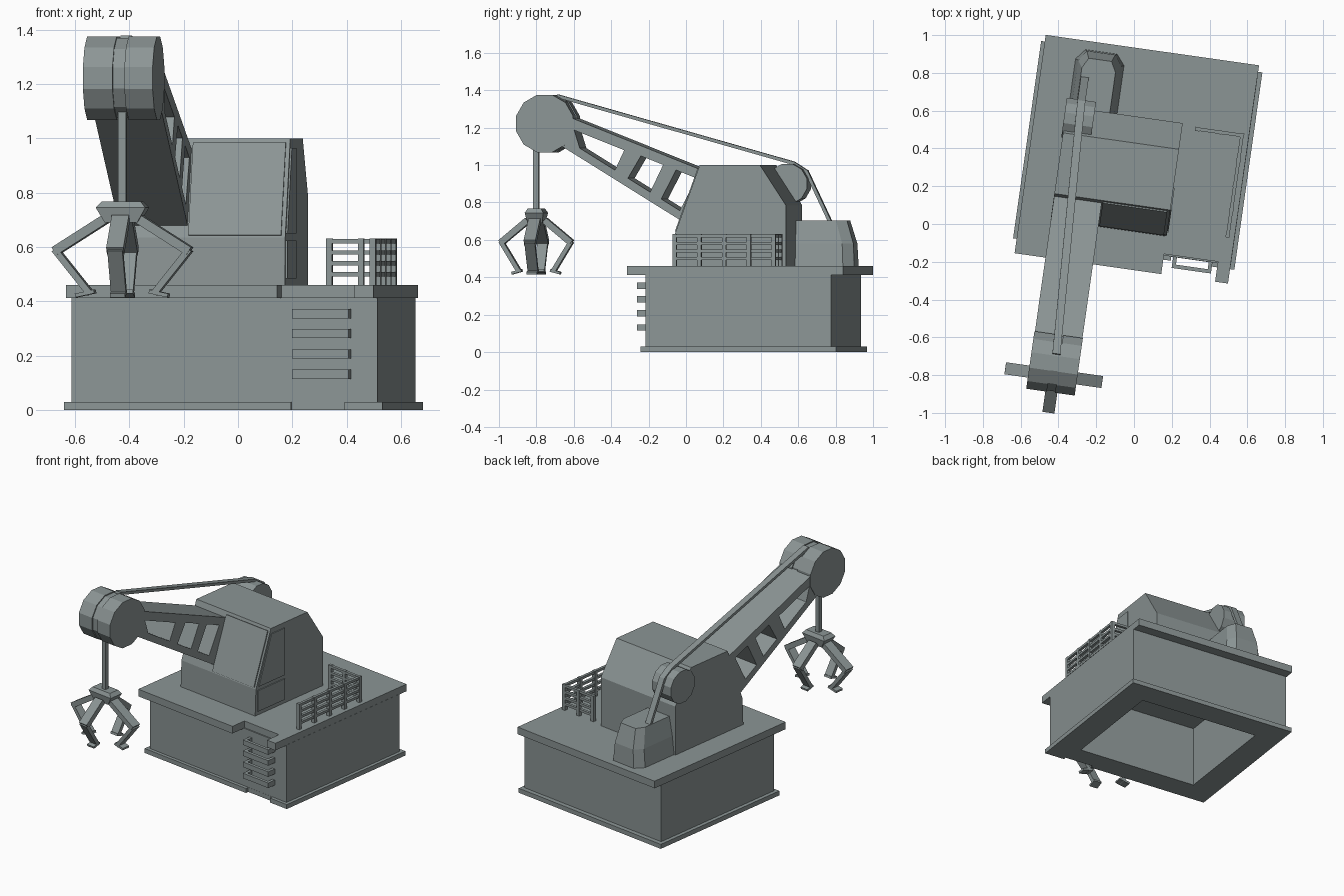
import bpy, bmesh, math
from mathutils import Vector, Matrix

if "Cube" in bpy.data.objects:
    bpy.data.objects.remove(bpy.data.objects["Cube"])

# The whole crane is turned about z: parts are drawn in a straight (u, v, z) frame
TURN = Matrix.Rotation(math.radians(-8.1), 4, 'Z')

# One flat colour all over
GREY = bpy.data.materials.new("cool_grey")
GREY.diffuse_color = (0.26, 0.30, 0.30, 1)
GREY.use_nodes = True
GREY.node_tree.nodes["Principled BSDF"].inputs["Base Color"].default_value = GREY.diffuse_color


def finish(name, bm):
    bmesh.ops.recalc_face_normals(bm, faces=bm.faces[:])
    bm.transform(TURN)
    me = bpy.data.meshes.new(name)
    bm.to_mesh(me)
    bm.free()
    me.materials.append(GREY)
    ob = bpy.data.objects.new(name, me)
    bpy.context.collection.objects.link(ob)
    return ob


def extrude_loops(name, loops, shift):
    """Fill closed loops (outline, then holes) and extrude them by shift."""
    bm = bmesh.new()
    edges = []
    for loop in loops:
        vs = [bm.verts.new(p) for p in loop]
        edges += [bm.edges.new((vs[i - 1], vs[i])) for i in range(len(vs))]
    fill = bmesh.ops.triangle_fill(bm, edges=edges, use_beauty=True, use_dissolve=False)
    faces = [g for g in fill["geom"] if isinstance(g, bmesh.types.BMFace)]
    ext = bmesh.ops.extrude_face_region(bm, geom=faces, use_keep_orig=True)
    moved = [g for g in ext["geom"] if isinstance(g, bmesh.types.BMVert)]
    bmesh.ops.translate(bm, verts=moved, vec=shift)
    return finish(name, bm)


def side_shape(name, pts, u0, u1, holes=()):
    loops = [[(u0, v, z) for v, z in l] for l in (pts, *holes)]
    return extrude_loops(name, loops, (u1 - u0, 0, 0))


def plan_shape(name, pts, z0, z1, holes=()):
    loops = [[(u, v, z0) for u, v in l] for l in (pts, *holes)]
    return extrude_loops(name, loops, (0, 0, z1 - z0))


def rect(u0, u1, v0, v1):
    return [(u0, v0), (u1, v0), (u1, v1), (u0, v1)]


def path_bar(name, pts, side, w, t):
    """Flat bar along a path: width w along side, thickness t, mitred bends."""
    pts, side = [Vector(p) for p in pts], Vector(side)
    bm = bmesh.new()
    rings = []
    for i, p in enumerate(pts):
        dirs = []
        if i > 0:
            dirs.append((p - pts[i - 1]).normalized())
        if i < len(pts) - 1:
            dirs.append((pts[i + 1] - p).normalized())
        d = sum(dirs, Vector()).normalized()
        n = side.cross(d).normalized() * (t / 2 / max(0.5, d.dot(dirs[0])))
        s = side * w / 2
        rings.append([bm.verts.new(p + o) for o in (s + n, n - s, -s - n, s - n)])
    for a, b in zip(rings, rings[1:]):
        for k in range(4):
            bm.faces.new((a[k - 1], a[k], b[k], b[k - 1]))
    bm.faces.new(rings[0])
    bm.faces.new(rings[-1])
    return finish(name, bm)


def drum(name, u0, u1, v, z, r, n=12):
    pts = [(v + r * math.cos((k + 0.5) * 2 * math.pi / n),
            z + r * math.sin((k + 0.5) * 2 * math.pi / n)) for k in range(n)]
    return side_shape(name, pts, u0, u1)


def frustum(name, low, high, z0, z1):
    """Solid between two plan outlines with equal point counts."""
    bm = bmesh.new()
    a = [bm.verts.new((u, v, z0)) for u, v in low]
    b = [bm.verts.new((u, v, z1)) for u, v in high]
    for k in range(len(a)):
        bm.faces.new((a[k - 1], a[k], b[k], b[k - 1]))
    bm.faces.new(a)
    bm.faces.new(b)
    return finish(name, bm)


def notched(u0, u1, v0, v1, n0, n1, nv):
    """Rectangle with a ladder notch in its front edge."""
    return [(u0, v0), (n0, v0), (n0, nv), (n1, nv), (n1, v0), (u1, v0), (u1, v1), (u0, v1)]


# Hollow base, plinth and deck
hollow = rect(-0.45, 0.39, -0.01, 0.73)
plan_shape("base_plinth", notched(-0.623, 0.56, -0.165, 0.89, 0.22, 0.42, -0.144),
           0, 0.03, [hollow])
plan_shape("base_walls", rect(-0.598, 0.538, -0.143, 0.86), 0.03, 0.415, [hollow])
plan_shape("deck", notched(-0.604, 0.537, -0.242, 0.925, 0.18, 0.468, -0.135), 0.412, 0.46)

# Ladder rungs
for z in (0.132, 0.207, 0.282, 0.355):
    path_bar("ladder_rung", [(0.24, -0.14, z), (0.24, -0.192, z), (0.43, -0.192, z),
                             (0.43, -0.14, z)], (0, 0, 1), 0.034, 0.02)

# Railing: L shaped, posts and four rails
for z in (0.622, 0.58, 0.54, 0.50):
    path_bar("rail", [(0.256, 0.545, z), (0.5, 0.545, z), (0.5, 0.005, z)],
             (0, 0, 1), 0.016, 0.018)
posts = [(0.5, 0.01 + k * 0.535 / 4) for k in range(5)] + [(0.262, 0.545), (0.38, 0.545)]
for u, v in posts:
    plan_shape("rail_post", rect(u - 0.011, u + 0.011, v - 0.011, v + 0.011), 0.455, 0.632)

# Machine house with windscreen, side window and door
side_shape("machine_house", [(-0.04, 0.455), (-0.033, 0.635), (0.1, 1.0), (0.425, 1.0),
                             (0.565, 0.785), (0.565, 0.455)], -0.44, 0.18)
a, b = Vector((-0.033, 0.635)), Vector((0.1, 1.0))
n = Vector((-0.94, 0.34)) * 0.007
lo, hi = a.lerp(b, 0.02), a.lerp(b, 0.95)
side_shape("windscreen", [lo, lo + n, hi + n, hi], -0.18, 0.165)
side_shape("side_window", [(-0.012, 0.65), (0.1, 0.965), (0.22, 0.965), (0.22, 0.65)],
           0.178, 0.186)
side_shape("door_panel", [(-0.02, 0.485), (0.22, 0.485), (0.22, 0.625), (-0.02, 0.625)],
           0.178, 0.186)


# Winch box behind the house: back corners cut off, walls leaning in
def box_ring(d, back):
    return [(-0.43 + d, 0.55), (-0.17 - d, 0.55), (-0.17 - d, back - 0.055),
            (-0.215 - d * 0.6, back), (-0.385 + d * 0.6, back), (-0.43 + d, back - 0.055)]


frustum("winch_box", box_ring(0, 0.878), box_ring(0.015, 0.872), 0.455, 0.58)
frustum("winch_box_top", box_ring(0.015, 0.872), box_ring(0.04, 0.835), 0.58, 0.705)


# Boom: tapered box with openings running through it between slanted struts
def top(v, d=0.0):
    return (v, 1.23 - 0.397 * (v + 0.588) - d)


def low(v, d=0.0):
    return (v, 1.08 - 0.618 * (v + 0.664) + d)


openings = [[top(-0.63, 0.06), top(-0.36, 0.06), low(-0.41, 0.05), low(-0.60, 0.05)],
            [top(-0.27, 0.055), top(-0.15, 0.055), low(-0.22, 0.05), low(-0.34, 0.05)],
            [top(-0.08, 0.055), top(0.03, 0.055), low(-0.06, 0.05), low(-0.16, 0.05)]]
side_shape("boom", [top(-0.74), top(0.15), low(0.03), low(-0.76)], -0.439, -0.185, openings)

# Boom head and rear pulley, the head with a groove for the rope
drum("boom_head_left", -0.442, -0.332, -0.79, 1.222, 0.159)
drum("boom_head_right", -0.288, -0.183, -0.79, 1.222, 0.159)
drum("head_rope_groove", -0.332, -0.288, -0.79, 1.222, 0.152)
drum("rear_pulley", -0.446, -0.29, 0.505, 0.9, 0.11)

# Ropes
path_bar("stay_rope", [(-0.31, -0.74, 1.37), (-0.365, 0.53, 1.01), (-0.367, 0.60, 0.965),
                       (-0.367, 0.73, 0.69)], (1, 0, 0), 0.042, 0.018)
CU, CV = -0.308, -0.852
plan_shape("hoist_rope", rect(CU - 0.015, CU + 0.015, CV - 0.015, CV + 0.015), 0.75, 1.15)


# Grab: hub with four hinged claws
def hub_ring(a, b):
    return rect(CU - a, CU + a, CV - b, CV + b)


frustum("grab_hub_top", hub_ring(0.092, 0.05), hub_ring(0.072, 0.036), 0.745, 0.768)
frustum("grab_hub", hub_ring(0.06, 0.04), hub_ring(0.092, 0.05), 0.69, 0.745)
for k in range(4):
    d = Vector((round(math.cos(k * math.pi / 2)), round(math.sin(k * math.pi / 2)), 0))
    reach = 1.0 if k % 2 == 0 else 0.76
    side = Vector((-d.y, d.x, 0))
    at = lambda r, z: Vector((CU, CV, z)) + d * r * reach
    path_bar("claw_upper", [at(0.06, 0.705), at(0.25, 0.585)], side, 0.064, 0.034)
    path_bar("claw_lower", [at(0.25, 0.592), at(0.12, 0.43)], side, 0.056, 0.024)
    path_bar("claw_tip", [at(0.102, 0.437), at(0.172, 0.422)], side, 0.056, 0.014)
